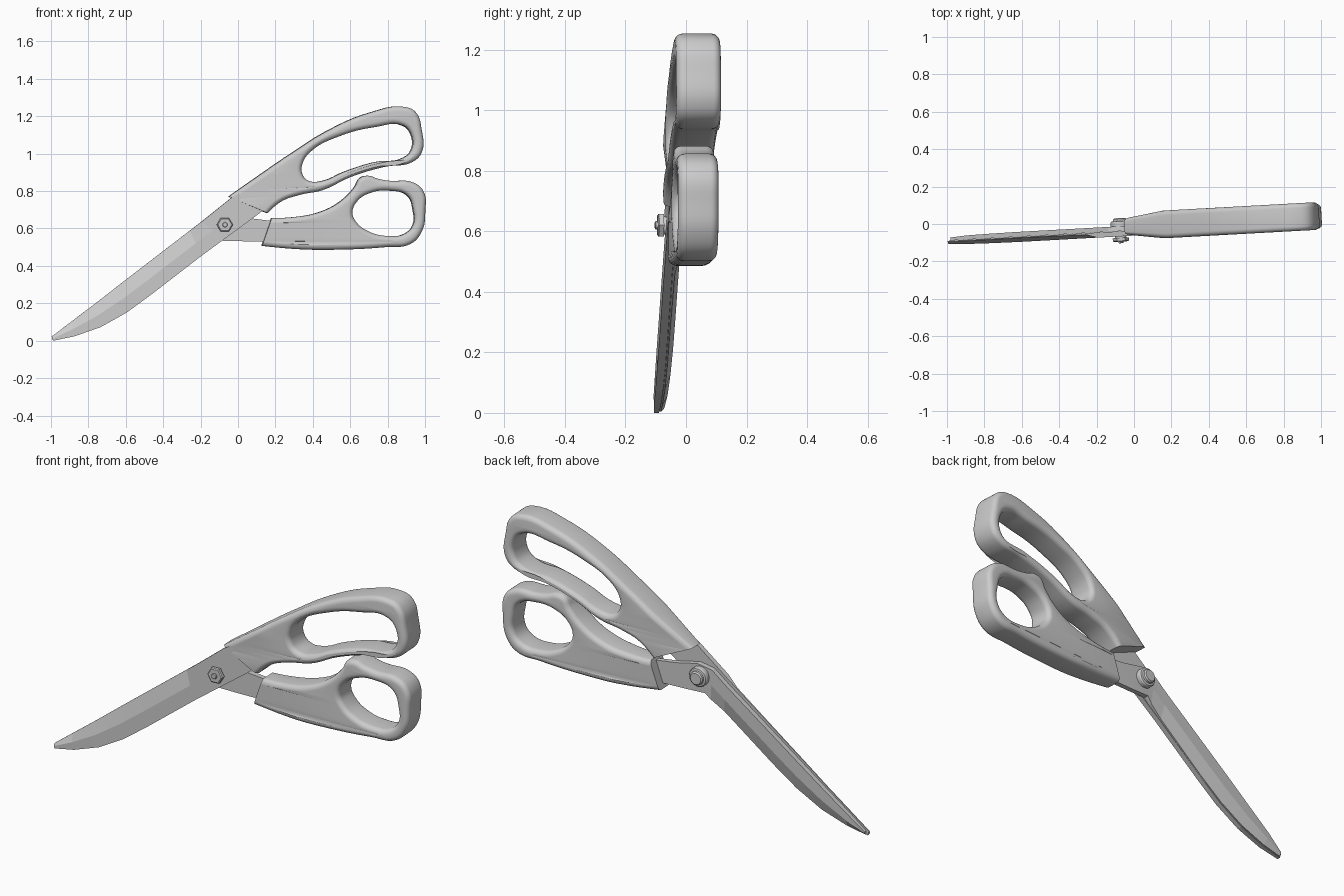
import bpy, bmesh, math
from mathutils import Matrix, Vector

if "Cube" in bpy.data.objects:
    bpy.data.objects.remove(bpy.data.objects["Cube"])

TILT = Matrix.Rotation(math.radians(3.15), 4, 'Z')   # whole tool is turned slightly


def finish(name, bm, angle=30):
    bmesh.ops.recalc_face_normals(bm, faces=bm.faces[:])
    bm.transform(TILT)
    me = bpy.data.meshes.new(name)
    bm.to_mesh(me)
    bm.free()
    ob = bpy.data.objects.new(name, me)
    bpy.context.collection.objects.link(ob)
    bpy.ops.object.select_all(action='DESELECT')
    ob.select_set(True)
    bpy.context.view_layer.objects.active = ob
    bpy.ops.object.shade_smooth_by_angle(angle=math.radians(angle))
    return ob


def handle(name, outer, hole, y0, half, cut_a, cut_b, away, ramp):
    """Rounded grip: filled outline with a finger hole, cut flat at the throat."""
    bev = 0.026
    cu = bpy.data.curves.new(name, 'CURVE')
    cu.dimensions, cu.fill_mode = '2D', 'BOTH'
    cu.resolution_u, cu.bevel_resolution = 6, 4
    cu.bevel_depth, cu.offset, cu.extrude = bev, -bev, half - bev
    for pts, corners in ((outer, 2), (hole, 0)):
        sp = cu.splines.new('BEZIER')
        sp.bezier_points.add(len(pts) - 1)
        sp.use_cyclic_u = True
        for i, (p, (x, z)) in enumerate(zip(sp.bezier_points, pts)):
            p.co = (x, z, 0)
            kind = 'VECTOR' if i < corners else 'AUTO'
            p.handle_left_type = p.handle_right_type = kind
    tmp = bpy.data.objects.new(name + "_curve", cu)
    bpy.context.collection.objects.link(tmp)
    bpy.context.view_layer.update()
    me = bpy.data.meshes.new_from_object(tmp.evaluated_get(bpy.context.evaluated_depsgraph_get()))
    bm = bmesh.new()
    bm.from_mesh(me)
    bpy.data.objects.remove(tmp)
    bpy.data.curves.remove(cu)
    bpy.data.meshes.remove(me)
    bm.transform(Matrix.Rotation(math.pi / 2, 4, 'X'))
    bmesh.ops.remove_doubles(bm, verts=bm.verts[:], dist=0.0003)
    # flat throat
    d = Vector((cut_b[0] - cut_a[0], 0, cut_b[1] - cut_a[1]))
    n = Vector((-d.z, 0, d.x))
    if n.dot(Vector((away[0], 0, away[1]))) < 0:
        n.negate()
    bmesh.ops.bisect_plane(bm, geom=bm.verts[:] + bm.edges[:] + bm.faces[:],
                           plane_co=(cut_a[0], 0, cut_a[1]), plane_no=n, clear_outer=True)
    bmesh.ops.holes_fill(bm, edges=[e for e in bm.edges if e.is_boundary])
    # grip gets thinner towards the throat
    x0, x1, s0 = ramp
    for v in bm.verts:
        t = min(max((v.co.x - x0) / (x1 - x0), 0), 1)
        v.co.y = y0 + v.co.y * (s0 + (1 - s0) * t)
    return finish(name, bm)


def blade(name, stations, y_in, y_out):
    """Loft of (spine point, edge point, edge thickness, body thickness) stations."""
    bm = bmesh.new()
    rings = []
    for s, e, te, tb in stations:
        S, E = Vector(s), Vector(e)
        R = E.lerp(S, 0.5)
        dy = y_out - y_in
        ring = [(E, 0), (S, 0), (S, dy * tb), (R, dy * tb), (E, dy * te)]
        rings.append([bm.verts.new((p.x, y_in + y, p.y)) for p, y in ring])
    for a, b in zip(rings, rings[1:]):
        for i in range(5):
            j = (i + 1) % 5
            bm.faces.new((a[i], a[j], b[j], b[i]))
    bm.faces.new(rings[0])
    bm.faces.new(rings[-1])
    return finish(name, bm, 8)


def pin(name, sides, layers):
    """Stack of discs along y at the pivot: (radius, y) rings."""
    bm = bmesh.new()
    rings = []
    for r, y in layers:
        rings.append([bm.verts.new((-0.075 + r * math.cos(2 * math.pi * k / sides), y,
                                    0.62 + r * math.sin(2 * math.pi * k / sides)))
                      for k in range(sides)])
    for a, b in zip(rings, rings[1:]):
        for i in range(sides):
            j = (i + 1) % sides
            bm.faces.new((a[i], a[j], b[j], b[i]))
    bm.faces.new(rings[0])
    bm.faces.new(rings[-1])
    return finish(name, bm)


# Upper (long) handle
handle("upper_handle",
       [(-.11, .73), (.11, .632), (.225, .742), (.33, .78), (.45, .805), (.6, .875), (.785, .93),
        (.93, .955), (.982, 1.01), (.98, 1.13), (.95, 1.22), (.89, 1.25), (.705, 1.22),
        (.49, 1.13), (.28, 1.0), (.105, .88)],
       [(.34, .94), (.385, 1.01), (.545, 1.095), (.73, 1.142), (.88, 1.15), (.925, 1.1),
        (.925, 1.02), (.88, .977), (.73, .955), (.57, .905), (.45, .855), (.375, .855), (.342, .89)],
       -.011, .074, (-.05, .77), (.16, .68), (-.4, -.9), (-.05, .16, .58))

# Lower (thumb) handle
handle("lower_handle",
       [(.1, .654), (.05, .515), (.33, .489), (.545, .487), (.785, .5), (.92, .517), (.982, .585),
        (1.0, .69), (.99, .8), (.93, .848), (.81, .855), (.75, .865), (.695, .882), (.65, .87),
        (.62, .82), (.545, .745), (.44, .69), (.305, .662)],
       [(.61, .685), (.635, .745), (.705, .79), (.81, .802), (.905, .775), (.935, .7), (.935, .62),
        (.89, .572), (.8, .56), (.695, .585), (.63, .635)],
       -.013, .067, (.175, .65), (.125, .505), (-.9, .3), (.125, .38, .78))

# Front blade (cutting edge on top) and its shank into the upper handle
blade("front_blade",
      [((.17, .73), (.05, .81), 1, 1), ((.11, .68), (-.04, .763), 1, 1),
       ((-.07, .548), (-.2, .635), 1, 1), ((-.2, .453), (-.26, .589), .3, 1),
       ((-.47, .245), (-.5, .405), .2, 1), ((-.6, .15), (-.63, .305), .2, 1),
       ((-.74, .072), (-.77, .196), .2, .95), ((-.88, .023), (-.9, .098), .2, .85),
       ((-.993, 0), (-1, .022), .2, .6)], -.035, -.062)

# Back blade (cutting edge below) and its shank into the lower handle
blade("back_blade",
      [((.22, .635), (.2, .53), 1, 1), ((.06, .655), (.0, .532), 1, 1),
       ((-.06, .68), (-.1, .535), 1, 1), ((-.14, .665), (-.13, .505), .7, 1),
       ((-.22, .6), (-.2, .455), .3, 1), ((-.5, .39), (-.47, .245), .2, 1),
       ((-.63, .292), (-.6, .152), .2, 1), ((-.77, .186), (-.74, .075), .2, .95),
       ((-.9, .09), (-.88, .026), .2, .85), ((-.985, .022), (-.985, .004), .2, .6)],
      -.034, -.008)

# Pivot: washer, hex nut and stud in front, domed screw head at the back
pin("pivot_washer", 24, [(.03, -.055), (.03, -.075)])
pin("pivot_nut", 6, [(.043, -.07), (.043, -.086), (.037, -.09)])
pin("pivot_stud", 16, [(.014, -.08), (.014, -.096), (.011, -.099)])
pin("pivot_head", 32, [(.05, -.012), (.05, .012), (.046, .018), (.036, .02),
                       (.035, .03), (.029, .036)])
